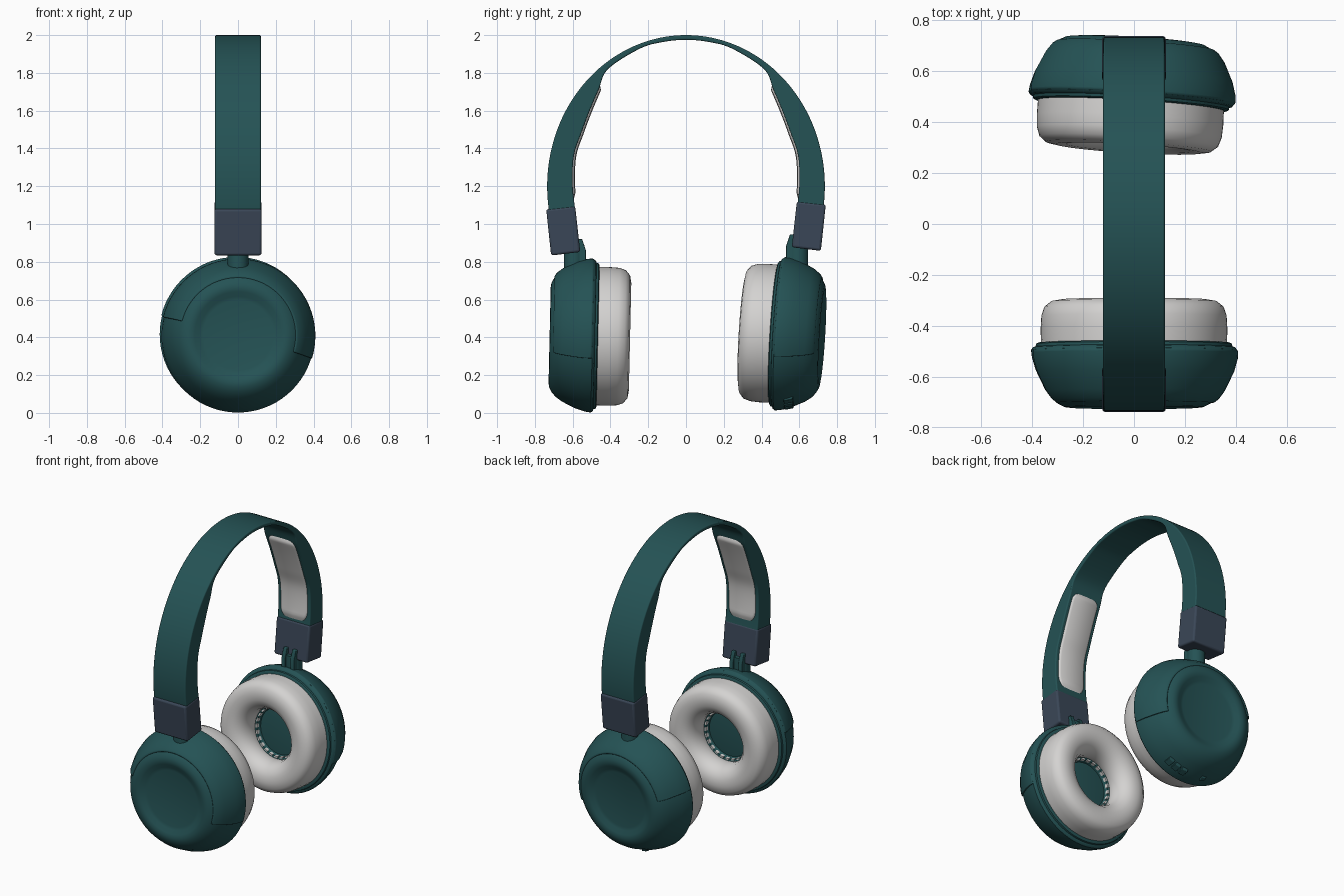
import bpy, bmesh, math
from mathutils import Matrix, Vector

cube = bpy.data.objects.get("Cube")
if cube:
    bpy.data.objects.remove(cube, do_unlink=True)


def material(name, r, g, b):
    m = bpy.data.materials.new(name)
    m.use_nodes = True
    m.diffuse_color = (r, g, b, 1)
    bsdf = m.node_tree.nodes["Principled BSDF"]
    bsdf.inputs["Base Color"].default_value = (r, g, b, 1)
    bsdf.inputs["Roughness"].default_value = 0.6
    return m


TEAL = material("teal_plastic", 0.018, 0.085, 0.09)
SLATE = material("slate_blue", 0.042, 0.062, 0.095)
WHITE = material("soft_white", 0.66, 0.65, 0.64)


def finish(name, bm, mat, matrix=None, bevel=0, angle=40):
    """Turn a bmesh into a named, shaded object."""
    bmesh.ops.remove_doubles(bm, verts=bm.verts, dist=0.00005)
    bmesh.ops.recalc_face_normals(bm, faces=bm.faces)
    if matrix:
        bm.transform(matrix)
    mesh = bpy.data.meshes.new(name)
    bm.to_mesh(mesh)
    bm.free()
    mesh.materials.append(mat)
    obj = bpy.data.objects.new(name, mesh)
    bpy.context.collection.objects.link(obj)
    if bevel:
        mod = obj.modifiers.new("soft_edges", "BEVEL")
        mod.width, mod.segments = bevel, 3
        mod.limit_method, mod.angle_limit = "ANGLE", math.radians(40)
    bpy.ops.object.select_all(action="DESELECT")
    obj.select_set(True)
    bpy.context.view_layer.objects.active = obj
    bpy.ops.object.shade_smooth_by_angle(angle=math.radians(angle))
    return obj


def loft(bm, rings, ring_closed=True, loop=False, caps=False):
    """Skin a list of equally long point rings."""
    vs = [[bm.verts.new(p) for p in ring] for ring in rings]
    n = len(vs[0])
    for i in range(len(vs) if loop else len(vs) - 1):
        a, b = vs[i], vs[(i + 1) % len(vs)]
        for j in range(n if ring_closed else n - 1):
            k = (j + 1) % n
            bm.faces.new((a[j], a[k], b[k], b[j]))
    if caps:
        bm.faces.new(vs[0])
        bm.faces.new(vs[-1])


def revolve(name, profile, mat, side, matrix, start=0, end=360, closed=False, bevel=0):
    """Spin (radius, depth) points around the y axis, between two angles."""
    full = end - start == 360
    steps = max(2, int((end - start) / 5))
    rings = []
    for i in range(steps if full else steps + 1):
        a = math.radians(start + (end - start) * i / steps)
        rings.append([(r * math.cos(a), side * d, r * math.sin(a)) for r, d in profile])
    bm = bmesh.new()
    loft(bm, rings, closed, full, closed and not full)
    return finish(name, bm, mat, matrix, bevel)


def block(name, outline, half, mat, bevel=0.012, x=0):
    """Extrude a (y, z) outline along x."""
    bm = bmesh.new()
    loft(bm, [[(x + s, y, z) for y, z in outline] for s in (-half, half)], caps=True)
    return finish(name, bm, mat, bevel=bevel)


def smooth_path(points, u):
    """Catmull-Rom interpolation through points."""
    i = min(int(u), len(points) - 2)
    t = u - i
    p = [Vector(points[max(0, min(len(points) - 1, i + k))]) for k in (-1, 0, 1, 2)]
    return 0.5 * (2 * p[1] + (p[2] - p[0]) * t
                  + (2 * p[0] - 5 * p[1] + 4 * p[2] - p[3]) * t * t
                  + (3 * p[1] - p[0] - 3 * p[2] + p[3]) * t ** 3)


# Headband: elliptical outside, inside given as (angle, inner y, inner z)
half_band = [(-11, .583, 1.05), (0, .600, 1.2), (15, .594, 1.36), (27, .555, 1.48),
             (38, .510, 1.60), (48, .463, 1.71), (55, .413, 1.82), (70, .245, 1.928),
             (80, .125, 1.963)]
band = half_band + [(90, 0, 1.975)] + [(180 - t, -y, z) for t, y, z in reversed(half_band)]
rings = []
SUB = 6
for i in range((len(band) - 1) * SUB + 1):
    t, y, z = smooth_path(band, i / SUB)
    a = math.radians(t)
    oy, oz = .735 * math.cos(a), 1.2 + .8 * math.sin(a)
    rings.append([(-.121, oy, oz), (.121, oy, oz), (.121, y, z), (-.121, y, z)])
bm = bmesh.new()
loft(bm, rings, caps=True)
finish("headband", bm, TEAL, bevel=.007)

# Padding on the inner faces of the headband
for side, label in ((-1, "front"), (1, "back")):
    rings, steps, length, corner = [], 40, .62, .06
    for i in range(steps + 1):
        f = (1 - math.cos(math.pi * i / steps)) / 2
        u = .55 + 4.7 * f
        p, q = smooth_path(band, u), smooth_path(band, u + .02)
        tangent = Vector((q[1] - p[1], q[2] - p[2])).normalized()
        s = min(f, 1 - f) * length
        w = .1 - corner
        w += math.sqrt(corner ** 2 - max(0, corner - s) ** 2)
        rise = min(1, s / .03)
        ring = []
        for k, h in ((-1, -.004), (-.97, .004), (-.85, .010), (0, .013),
                     (.85, .010), (.97, .004), (1, -.004)):
            h = -.004 + (h + .004) * rise
            ring.append((k * w, side * (p[1] - tangent.y * h), p[2] + tangent.x * h))
        rings.append(ring)
    bm = bmesh.new()
    loft(bm, rings, ring_closed=False)
    finish(label + "_band_pad", bm, WHITE, angle=60)

# Cup profiles as (radius, distance outward)
shell = [(0, .466), (.375, .466), (.385, .471), (.387, .482), (.398, .485), (.405, .495),
         (.401, .525), (.386, .575), (.350, .650), (.325, .685), (.300, .706),
         (.275, .719), (.252, .722), (.230, .717), (.205, .704), (.185, .699), (0, .699)]
collar = [(.37, .50), (.402, .492), (.410, .500), (.408, .530), (.394, .580),
          (.358, .655), (.332, .690), (.312, .704), (.302, .702), (.302, .67)]
cushion = [(.185, .47), (.172, .44), (.168, .40), (.178, .355), (.205, .318), (.245, .299),
           (.285, .296), (.325, .303), (.352, .325), (.364, .36), (.367, .41), (.366, .47)]
driver_ring = [(.188, .47), (.188, .430), (.160, .440), (.150, .47)]

for side, label, cx, cz, tilt, turn, lift in ((-1, "front", 0, .407, -1.3, 0, 0),
                                              (1, "back", -.01, .417, -3.5, -3.5, .025)):
    pivot = Matrix.Translation((0, side * .5, 0))
    place = (Matrix.Translation((cx, 0, cz)) @ pivot
             @ Matrix.Rotation(math.radians(turn), 4, "Z")
             @ Matrix.Rotation(math.radians(tilt), 4, "X") @ pivot.inverted())
    revolve(label + "_cup_shell", shell, TEAL, side, place)
    revolve(label + "_cup_collar", collar, TEAL, side, place, -17, 166, True, .005)
    revolve(label + "_ear_cushion", cushion, WHITE, side, place)
    revolve(label + "_driver_ring", driver_ring, TEAL, side, place)

    # Small pale notches around the driver
    bm = bmesh.new()
    for i in range(24):
        spin = Matrix.Rotation(i * math.tau / 24, 4, "Y")
        spot = Matrix.Translation((.160, side * .444, 0))
        bmesh.ops.create_cube(bm, size=1, matrix=spin @ spot @ Matrix.Diagonal((.01, .022, .024, 1)))
    finish(label + "_driver_notches", bm, WHITE, place)

    # Slider block, stem and prongs joining band and cup
    block(label + "_slider",
          [(side * y, z + lift) for y, z in ((.74, 1.078), (.587, 1.095), (.56, .852), (.714, .833))],
          .125, SLATE)
    bm = bmesh.new()
    bmesh.ops.create_cone(bm, cap_ends=True, segments=32, radius1=.055, radius2=.055, depth=.16,
                          matrix=Matrix.Translation((0, side * .592, .81 + lift / 2)))
    finish(label + "_stem", bm, TEAL)
    for x in (-.033, .033):
        block(label + "_prong",
              [(side * y, z + lift) for y, z in ((.53, .77), (.60, .77), (.60, .92), (.55, .92), (.53, .86))],
              .014, TEAL, .004, x)

    # Control buttons and socket under the back cup
    if side > 0:
        for start, end in ((-82, -76), (-74, -68), (-66, -60)):
            revolve("control_button", [(.37, .555), (.403, .550), (.392, .595), (.36, .60)],
                    TEAL, side, place, start, end, True, .003)
        revolve("socket_rim", [(.37, .56), (.399, .558), (.391, .588), (.36, .59)],
                TEAL, side, place, -104, -99, True, .004)
